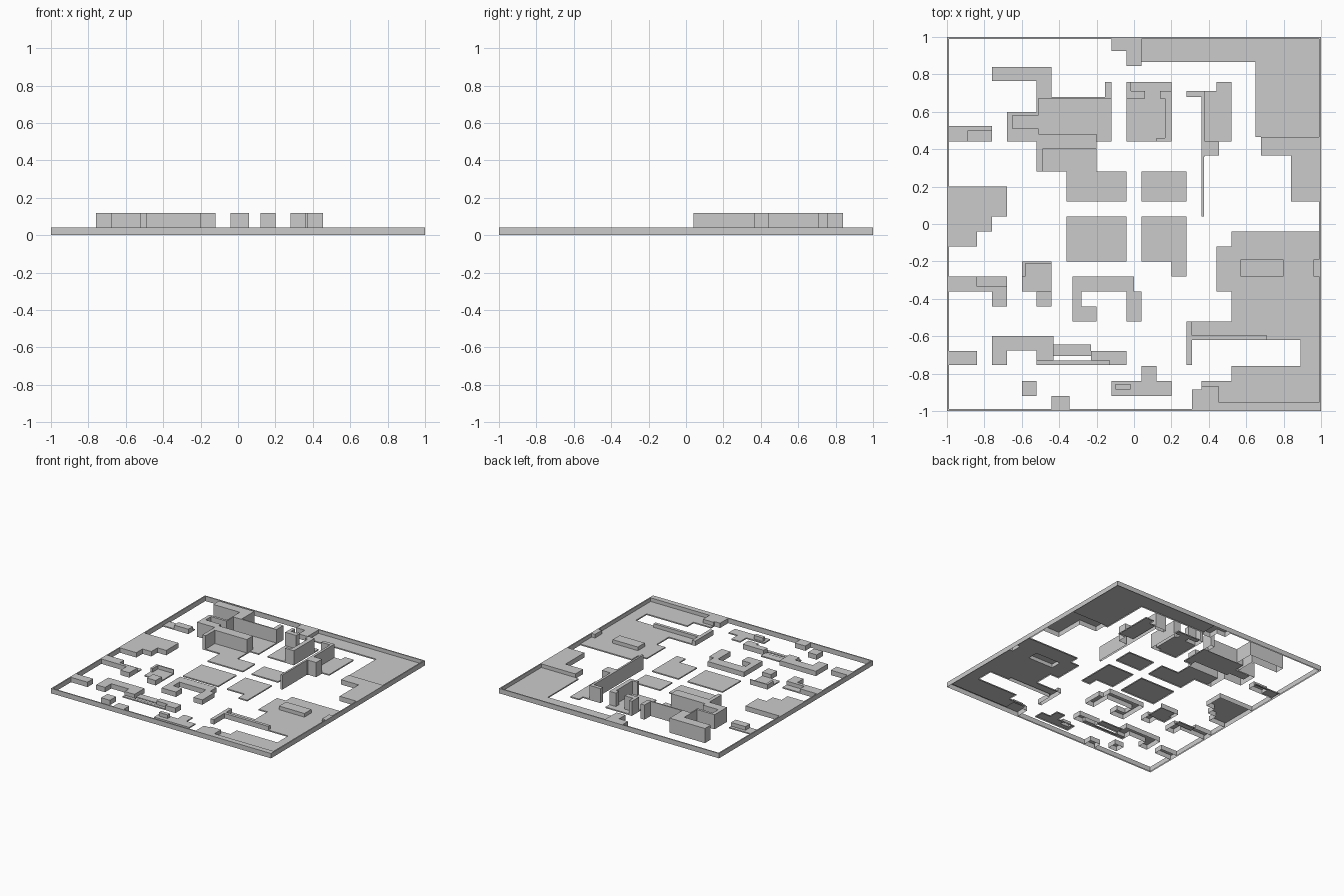
import bpy, bmesh

LOW, MID, TALL = 0.01, 0.04, 0.12
parts = []   # (name, height, rectangles as x0, x1, y0, y1); later parts override earlier ones


def part(name, height, *rects):
    parts.append((name, height, rects))


# --- thin ground slabs
part("north_east_slab", LOW, (.04, .99, .865, .99), (.65, .99, .465, .99))
part("south_east_slab", LOW, (.52, .99, -.52, -.04), (.44, .52, -.36, -.12),
     (.31, .99, -.62, -.52), (.89, .99, -.76, -.62),
     (.52, .99, -.955, -.76), (.36, .52, -.955, -.84))
part("centre_slabs", LOW, (-.36, -.04, -.2, .04), (.04, .28, -.2, .04), (.2, .28, -.28, -.2),
     (-.36, -.04, .12, .28), (.04, .28, .12, .28))
part("court_slabs", LOW, (-.65, -.51, .51, .58), (-.51, -.12, .48, .67), (-.2, -.12, .44, .48),
     (-.49, -.2, .28, .4), (-.04, .2, .44, .76),
     (.38, .52, .44, .71), (.44, .52, .71, .76))
part("west_slabs", LOW, (-.99, -.76, .44, .525), (-.84, -.68, -.335, -.28),
     (-.6, -.44, -.36, -.21))
part("south_slabs", LOW, (-.12, .2, -.92, -.84), (.04, .12, -.84, -.76),
     (-.43, -.23, -.705, -.645), (-.52, -.13, -.755, -.73))

# --- border frame
part("border_frame", MID, (-1, 1, -1, -.99), (-1, 1, .99, 1),
     (-1, -.99, -1, 1), (.99, 1, -1, 1))

# --- half-height blocks
part("north_block", MID, (-.12, .04, .925, .99), (-.04, .04, .845, .925))
part("east_block", MID, (.84, .99, .12, .465), (.68, .84, .365, .465), (.96, .99, -.28, -.19))
part("south_east_blocks", MID, (.57, .8, -.28, -.19), (.28, .31, -.755, -.52),
     (.31, .71, -.62, -.595), (.31, .455, -.99, -.885), (.36, .455, -.885, -.87),
     (.455, .99, -.99, -.955))
part("west_terrace", MID, (-.99, -.68, .04, .2), (-.99, -.76, -.04, .04), (-.99, -.84, -.12, -.04))
part("west_blocks", MID, (-.89, -.76, .44, .5), (-.99, -.84, -.36, -.28), (-.84, -.68, -.36, -.335),
     (-.76, -.68, -.44, -.36), (-.99, -.84, -.755, -.68))
part("corner_walls", MID, (-.6, -.58, -.28, -.2), (-.58, -.44, -.21, -.2), (-.52, -.44, -.44, -.36))
part("hook_wall", MID, (-.33, 0, -.36, -.28), (-.33, -.28, -.52, -.36), (-.28, -.2, -.52, -.44),
     (-.04, .04, -.52, -.36))
part("south_blocks", MID, (-.76, -.43, -.675, -.6), (-.76, -.68, -.755, -.675),
     (-.52, -.43, -.73, -.675), (-.23, -.13, -.73, -.68), (-.13, -.04, -.755, -.68),
     (-.6, -.52, -.92, -.84), (-.44, -.345, -.99, -.92), (-.1, -.02, -.885, -.855))

# --- full-height walls
part("west_court_walls", TALL, (-.76, -.44, .765, .84), (-.52, -.44, .67, .765),
     (-.52, -.51, .58, .67), (-.68, -.51, .58, .6), (-.68, -.65, .51, .58),
     (-.68, -.51, .44, .51), (-.52, -.2, .4, .48), (-.52, -.49, .28, .4),
     (-.44, -.12, .67, .68), (-.155, -.12, .68, .76))
part("middle_court_walls", TALL, (-.04, -.015, .67, .76), (-.015, .06, .67, .71),
     (.14, .2, .67, .71), (.165, .2, .46, .67), (.12, .2, .44, .46))
part("east_court_walls", TALL, (.28, .36, .68, .71), (.36, .38, .36, .71),
     (.36, .375, .04, .36), (.38, .455, .365, .44))

# shared plan grid: each cell takes the last part that covers it
xs = sorted({v for _, _, rs in parts for r in rs for v in r[:2]})
ys = sorted({v for _, _, rs in parts for r in rs for v in r[2:]})
cell = {}
for name, height, rects in parts:
    for x0, x1, y0, y1 in rects:
        for i in range(xs.index(x0), xs.index(x1)):
            for j in range(ys.index(y0), ys.index(y1)):
                cell[i, j] = (name, height)


def build(name):
    """Open-bottomed shell: cell tops plus walls down to any lower neighbour."""
    bm = bmesh.new()

    def face(*pts):
        bm.faces.new([bm.verts.new(p) for p in pts])

    for (i, j), (owner, h) in cell.items():
        if owner != name:
            continue
        c = [(xs[i], ys[j]), (xs[i + 1], ys[j]), (xs[i + 1], ys[j + 1]), (xs[i], ys[j + 1])]
        face(*[(x, y, h) for x, y in c])
        for k, (di, dj) in enumerate([(0, -1), (1, 0), (0, 1), (-1, 0)]):
            low = cell.get((i + di, j + dj), ("", 0))[1]
            if low < h:
                a, b = c[k], c[(k + 1) % 4]
                face((*a, low), (*b, low), (*b, h), (*a, h))
    bmesh.ops.remove_doubles(bm, verts=bm.verts, dist=1e-5)
    bmesh.ops.dissolve_limit(bm, angle_limit=0.02, verts=bm.verts, edges=bm.edges)
    mesh = bpy.data.meshes.new(name)
    bm.to_mesh(mesh)
    bm.free()
    bpy.context.collection.objects.link(bpy.data.objects.new(name, mesh))


for name, _, _ in parts:
    build(name)
